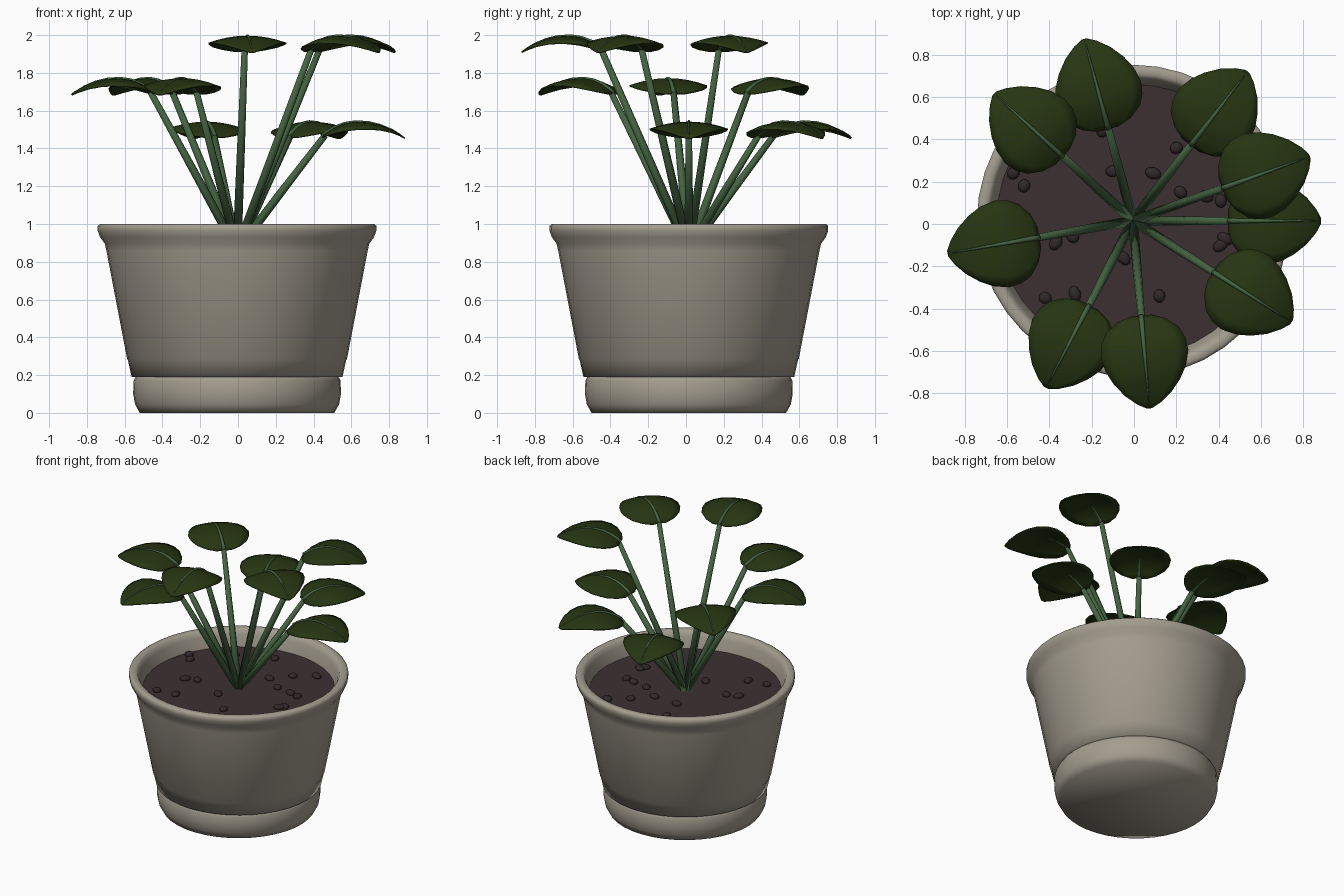
import bpy, bmesh, math, random
from mathutils import Vector, Matrix

if "Cube" in bpy.data.objects:
    bpy.data.objects.remove(bpy.data.objects["Cube"])

random.seed(4)
CX, CY = -0.005, 0.015          # plant axis
SOIL_Z = 0.88


def material(name, rgb):
    m = bpy.data.materials.new(name)
    m.diffuse_color = (*rgb, 1)
    m.use_nodes = True
    m.node_tree.nodes["Principled BSDF"].inputs["Base Color"].default_value = m.diffuse_color
    return m


CLAY = material("warm_grey_clay", (0.37, 0.34, 0.275))
SOIL = material("dark_soil", (0.045, 0.030, 0.031))
LUMP = material("soil_lump", (0.030, 0.021, 0.022))
LEAF = material("dark_leaf_green", (0.020, 0.036, 0.006))
STEM = material("stem_green", (0.058, 0.125, 0.052))


def finish(bm, name, mat, loc=(CX, CY, 0), rot=0):
    bmesh.ops.recalc_face_normals(bm, faces=bm.faces)
    for f in bm.faces:
        f.smooth = True
    me = bpy.data.meshes.new(name)
    bm.to_mesh(me)
    bm.free()
    me.materials.append(mat)
    ob = bpy.data.objects.new(name, me)
    ob.location = loc
    ob.rotation_euler.z = rot
    bpy.context.collection.objects.link(ob)
    return ob


def lathe(name, profile, mat, n=40, cap_first=False, cap_last=False):
    bm = bmesh.new()
    rings = [[bm.verts.new((r * math.cos(2 * math.pi * i / n),
                            r * math.sin(2 * math.pi * i / n), z))
              for i in range(n)] for r, z in profile]
    for a, b in zip(rings, rings[1:]):
        for i in range(n):
            j = (i + 1) % n
            bm.faces.new((a[i], a[j], b[j], b[i]))
    if cap_first:
        bm.faces.new(rings[0][::-1])
    if cap_last:
        bm.faces.new(rings[-1])
    return finish(bm, name, mat)


def tube(name, pts, radii, mat, rot, n=8):
    # round tube through points in the local xz plane
    bm = bmesh.new()
    rings = []
    for k, (x, z) in enumerate(pts):
        x0, z0 = pts[max(k - 1, 0)]
        x1, z1 = pts[min(k + 1, len(pts) - 1)]
        t = Vector((x1 - x0, 0, z1 - z0)).normalized()
        side = Vector((0, 1, 0))
        up = t.cross(side)
        rings.append([bm.verts.new(Vector((x, 0, z)) + radii[k] *
                     (side * math.cos(2 * math.pi * i / n) + up * math.sin(2 * math.pi * i / n)))
                     for i in range(n)])
    for a, b in zip(rings, rings[1:]):
        for i in range(n):
            j = (i + 1) % n
            bm.faces.new((a[i], a[j], b[j], b[i]))
    bm.faces.new(rings[0])
    bm.faces.new(rings[-1])
    return finish(bm, name, mat, rot=rot)


# pot base foot
lathe("pot_foot", [(0.515, 0), (0.54, 0.045), (0.55, 0.10), (0.548, 0.17), (0.535, 0.195)],
      CLAY, cap_first=True, cap_last=True)

# pot body: underside, lower band, wall, rolled rim, inner wall
lathe("pot_body", [(0.48, 0.19), (0.558, 0.19), (0.578, 0.28), (0.582, 0.285), (0.692, 0.86),
                   (0.70, 0.895), (0.725, 0.93), (0.738, 0.965), (0.738, 0.99), (0.725, 1.0),
                   (0.695, 1.0), (0.68, 0.99), (0.667, 0.96), (0.645, SOIL_Z), (0.63, 0.80)],
      CLAY, cap_first=True)

# soil
lathe("soil", [(0.632, 0.82), (0.646, SOIL_Z)], SOIL, cap_first=True, cap_last=True)
soil = bpy.data.objects["soil"]
for p in soil.data.polygons:
    p.use_smooth = False

# soil lumps
LUMPS = [(-.57, .24), (-.52, .18), (-.10, .25), (.09, .24), (.22, .15), (.41, .11), (.20, .36),
         (.41, -.10), (.43, -.07), (-.29, -.06), (-.37, -.09), (-.05, -.16), (-.42, -.35),
         (-.28, -.33), (.12, -.34), (-.15, .44), (-.32, .42), (-.06, .52), (.34, .13), (.33, .45)]
bm = bmesh.new()
for x, y in LUMPS:
    m = (Matrix.Translation((x - CX, y - CY, SOIL_Z + 0.008))
         @ Matrix.Rotation(random.uniform(0, 3.1), 4, 'Z')
         @ Matrix.Diagonal((random.uniform(0.03, 0.042), 0.028, 0.02, 1)))
    bmesh.ops.create_icosphere(bm, subdivisions=2, radius=1, matrix=m)
finish(bm, "soil_lumps", LUMP)

# leaf stations: radius, half width, rise of the midrib
LEAF_ROWS = [(.452, .05, 0), (.475, .115, .02), (.52, .172, .048), (.57, .198, .068),
             (.63, .207, .078), (.70, .19, .074), (.76, .158, .06), (.82, .11, .036),
             (.865, .055, .01), (.888, .012, -.006)]
BASE_Z = (1.46, 1.69, 1.915)
ACROSS = 8

for i in range(9):
    ang = math.radians(137.5 * i)
    zb = BASE_Z[i % 3]
    # leaf blade, drooping to the sides
    bm = bmesh.new()
    rows = []
    for r, w, dz in LEAF_ROWS:
        row = []
        for k in range(ACROSS + 1):
            s = 2 * k / ACROSS - 1
            row.append(bm.verts.new((r, s * w, zb + dz - 0.035 * (s * w / 0.2) ** 2)))
        rows.append(row)
    for a, b in zip(rows, rows[1:]):
        for k in range(ACROSS):
            bm.faces.new((a[k], b[k], b[k + 1], a[k + 1]))
    leaf = finish(bm, f"leaf_{i + 1}", LEAF, rot=ang)
    sol = leaf.modifiers.new("thickness", 'SOLIDIFY')
    sol.thickness = 0.008
    sol.offset = 0
    # stem and midrib
    tube(f"stem_{i + 1}", [(0, SOIL_Z - 0.02), (.235, (SOIL_Z + zb) / 2), (.465, zb + 0.008)],
         (0.024, 0.021, 0.017), STEM, ang)
    rib = [(r, zb + dz + 0.004) for r, w, dz in LEAF_ROWS[:-1]]
    tube(f"midrib_{i + 1}", rib, [0.014 - 0.0014 * k for k in range(len(rib))], STEM, ang, 6)
